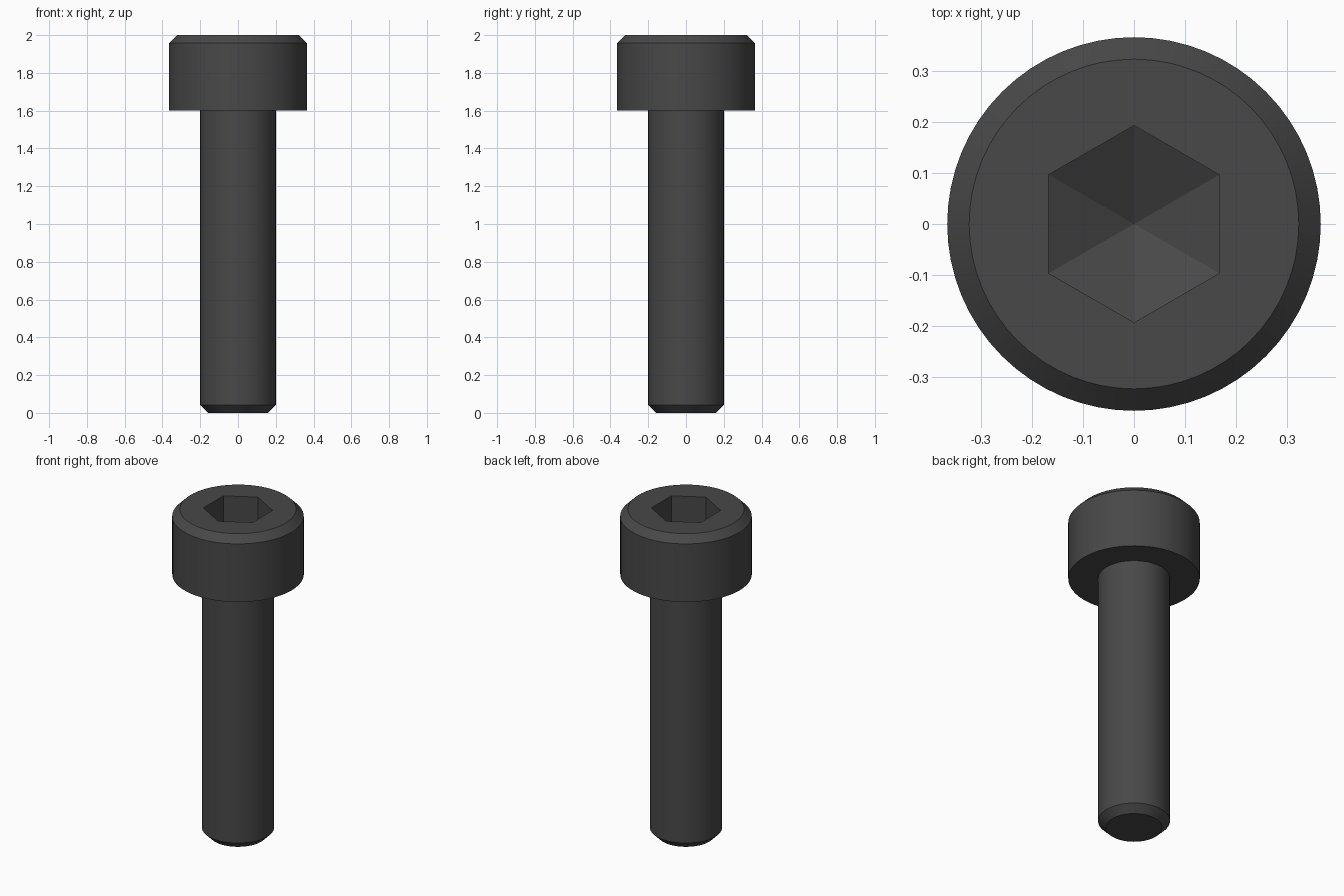
import bpy, bmesh, math

if "Cube" in bpy.data.objects:
    bpy.data.objects.remove(bpy.data.objects["Cube"])

SEGMENTS = 64
SHANK_R, HEAD_R, CHAMFER = 0.2, 0.366, 0.043
HEAD_Z, TOP_Z = 1.6, 2.0
SOCKET_R, SOCKET_Z, TIP_Z = 0.193, 1.8, 1.7

# Black steel
steel = bpy.data.materials.new("black steel")
steel.use_nodes = True
colour = (0.065, 0.065, 0.065, 1.0)
steel.diffuse_color = colour
steel.node_tree.nodes["Principled BSDF"].inputs["Base Color"].default_value = colour


def ring(bm, r, z, n, start=0.0):
    """Closed loop of n vertices."""
    angles = [start + 2 * math.pi * i / n for i in range(n)]
    return [bm.verts.new((r * math.cos(a), r * math.sin(a), z)) for a in angles]


def join(bm, a, b):
    """Quads between two equal loops."""
    n = len(a)
    for i in range(n):
        j = (i + 1) % n
        bm.faces.new((a[i], a[j], b[j], b[i]))


def lathe(bm, profile):
    """Spin (radius, z) points about z and return the loops."""
    rings = [ring(bm, r, z, SEGMENTS) for r, z in profile]
    for a, b in zip(rings, rings[1:]):
        join(bm, a, b)
    return rings


def finish(bm, name):
    mesh = bpy.data.meshes.new(name)
    bm.to_mesh(mesh)
    bm.free()
    mesh.materials.append(steel)
    obj = bpy.data.objects.new(name, mesh)
    bpy.context.collection.objects.link(obj)
    bpy.ops.object.select_all(action="DESELECT")
    obj.select_set(True)
    bpy.context.view_layer.objects.active = obj
    bpy.ops.object.shade_smooth_by_angle(angle=math.radians(25))
    return obj


# Shank with chamfered end, open where it meets the head
bm = bmesh.new()
loops = lathe(bm, [(SHANK_R - CHAMFER, 0), (SHANK_R, CHAMFER), (SHANK_R, HEAD_Z)])
bm.faces.new(loops[0][::-1])
finish(bm, "shank")

# Head: underside, wall and chamfer
bm = bmesh.new()
loops = lathe(bm, [(SHANK_R, HEAD_Z), (HEAD_R, HEAD_Z),
                   (HEAD_R, TOP_Z - CHAMFER), (HEAD_R - CHAMFER, TOP_Z)])

# Hex socket: straight walls and a pointed floor
rim = ring(bm, SOCKET_R, TOP_Z, 6, math.pi / 6)
floor = ring(bm, SOCKET_R, SOCKET_Z, 6, math.pi / 6)
join(bm, floor[::-1], rim[::-1])
tip = bm.verts.new((0, 0, TIP_Z))
for i in range(6):
    bm.faces.new((floor[i], floor[(i + 1) % 6], tip))

# Flat top between the outer edge and the socket, one sector per hex side
outer = loops[-1]
split = [round(SEGMENTS * (i + 0.5) / 6) for i in range(7)]
for i in range(6):
    arc = [outer[k % SEGMENTS] for k in range(split[i], split[i + 1] + 1)]
    bm.faces.new(arc + [rim[(i + 1) % 6], rim[i]])
finish(bm, "head")
